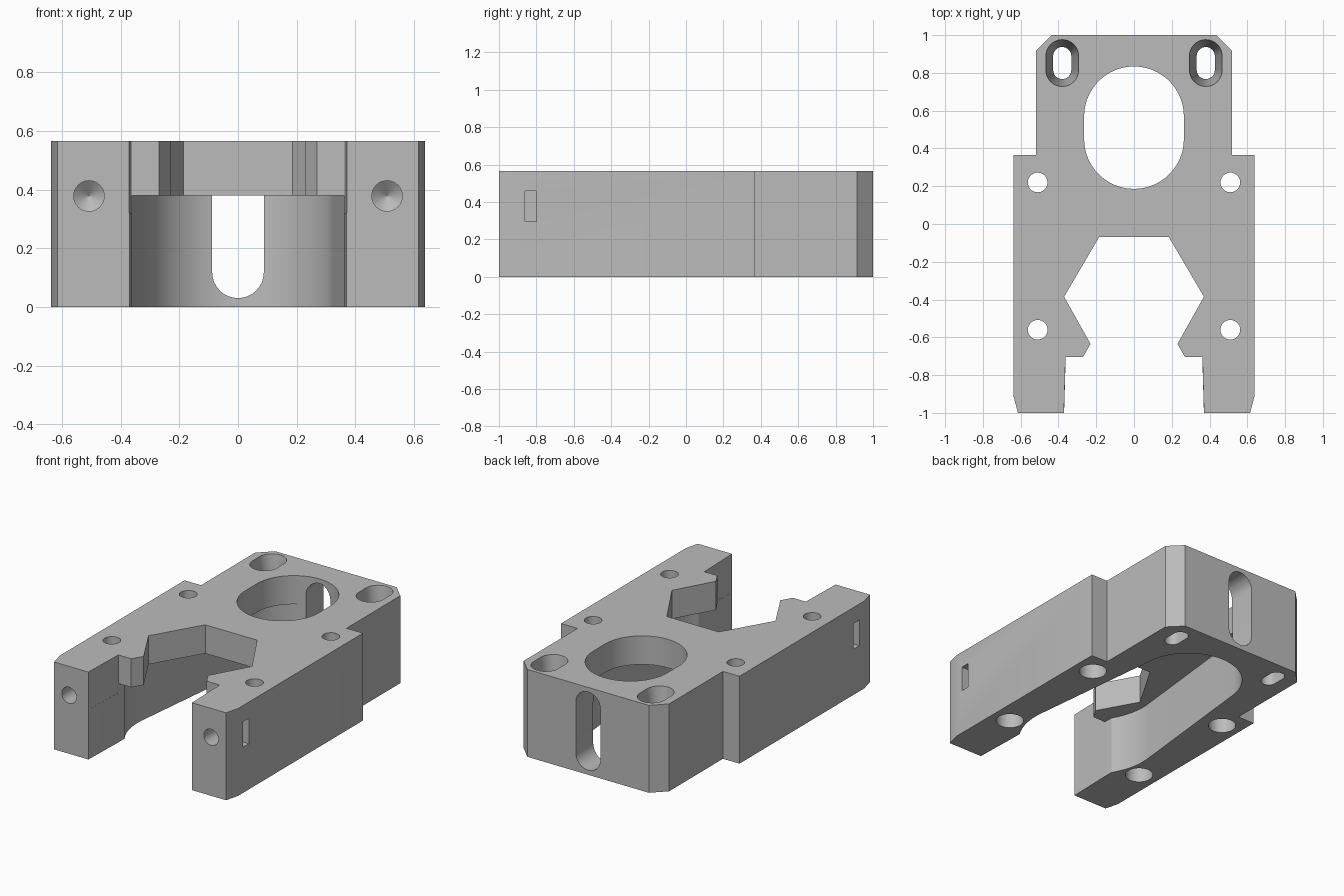
import bpy, bmesh, math
from mathutils import Matrix, Vector

old = bpy.data.objects.get("Cube")
if old:
    bpy.data.objects.remove(old, do_unlink=True)

H = 0.565          # block height
CEILING = 0.38     # top of the underside pocket

grey = bpy.data.materials.new("light grey plastic")
grey.use_nodes = True
grey.diffuse_color = (0.5, 0.5, 0.5, 1)
grey.node_tree.nodes["Principled BSDF"].inputs["Base Color"].default_value = (0.5, 0.5, 0.5, 1)


def loft(name, sections):
    """Solid skinned through matching rings of points, capped at both ends."""
    bm = bmesh.new()
    rings = [[bm.verts.new(p) for p in s] for s in sections]
    n = len(rings[0])
    for a, b in zip(rings, rings[1:]):
        for i in range(n):
            j = (i + 1) % n
            bm.faces.new((a[i], a[j], b[j], b[i]))
    bm.faces.new(rings[0][::-1])
    bm.faces.new(rings[-1])
    bmesh.ops.recalc_face_normals(bm, faces=bm.faces)
    mesh = bpy.data.meshes.new(name)
    bm.to_mesh(mesh)
    bm.free()
    obj = bpy.data.objects.new(name, mesh)
    bpy.context.collection.objects.link(obj)
    mesh.materials.append(grey)
    return obj


def prism(name, outline, z0, z1):
    return loft(name, [[(x, y, z) for x, y in outline] for z in (z0, z1)])


def mirrored(half):
    """Close a right-hand outline (front to back) across x = 0."""
    return half + [(-x, y) for x, y in reversed(half) if abs(x) > 1e-5]


def arc(cy, r, a0, a1, n):
    return [(r * math.cos(a), cy + r * math.sin(a))
            for a in (a0 + (a1 - a0) * i / n for i in range(n + 1))]


def stadium(r, half, n=16):
    """Slot outline along the second axis: two half circles, half apart from centre."""
    return arc(half, r, 0, math.pi, n) + arc(-half, r, math.pi, 2 * math.pi, n)


def circle(r, n=40):
    return arc(0, r, 0, 2 * math.pi, n)[:-1]


def shift(pts, cx, cy):
    return [(x + cx, y + cy) for x, y in pts]


# Main block with stepped sides and chamfered corners
block = prism("bracket_body", mirrored(
    [(0.615, -1), (0.638, -0.91), (0.638, 0.365), (0.52, 0.365), (0.52, 0.915), (0.435, 1)]), 0, H)


def cut(cutter):
    mod = block.modifiers.new("cut", "BOOLEAN")
    mod.operation = "DIFFERENCE"
    mod.solver = "EXACT"
    mod.object = cutter
    bpy.context.view_layer.objects.active = block
    bpy.ops.object.modifier_apply(modifier=mod.name)
    bpy.data.objects.remove(cutter, do_unlink=True)


# Underside pocket: front channel, wide round chamber tapering to a round end
big_y, big_r, end_y, end_r = -0.42, 0.425, 0.51, 0.325
tilt = math.asin((big_r - end_r) / (end_y - big_y))
start = -math.acos(0.362 / big_r)
pocket = [(0.373, -1.1), (0.362, -0.72)]
pocket += arc(big_y, big_r, start, tilt, 16) + arc(end_y, end_r, tilt, math.pi / 2, 24)
cut(prism("pocket_cutter", mirrored(pocket), -0.1, CEILING))

# Hexagonal opening in the top plate, open to the front
cut(prism("hex_cutter", mirrored(
    [(0.3735, -1.1), (0.3625, -0.705), (0.27, -0.705), (0.23, -0.635),
     (0.37, -0.385), (0.185, -0.07)]), CEILING - 0.06, H + 0.1))

# Oval opening in the top plate
cut(prism("oval_cutter", shift(stadium(0.264, 0.06, 32), 0, 0.51), CEILING - 0.06, H + 0.1))

# Upright slot through the back wall
slot = shift(stadium(0.088, 0.165), 0, 0.283)
cut(loft("back_slot_cutter", [[(x, y, z) for x, z in slot] for y in (0.6, 1.1)]))

for side in (-1, 1):
    # Screw holes with wide counterbores underneath
    for y in (0.22, -0.56):
        c = (0.51 * side, y)
        cut(prism("screw_cutter", shift(circle(0.052), *c), -0.1, H + 0.1))
        cut(prism("counterbore_cutter", shift(circle(0.083), *c), -0.1, 0.3))

    # Tapered slots at the back corners
    levels = [(0.048, -0.1), (0.048, 0.26), (0.087, H), (0.087, H + 0.1)]
    cut(loft("corner_slot_cutter",
             [[(x, y, z) for x, y in shift(stadium(r, 0.037), 0.38 * side, 0.852)]
              for r, z in levels]))

    # Drilled front holes ending in a cone
    cut(loft("front_hole_cutter",
             [[(x, y, z) for x, z in shift(circle(r), 0.508 * side, 0.378)]
              for r, y in ((0.052, -1.1), (0.052, -0.74), (0.001, -0.70))]))

    # Nut slots entering from the outer sides
    x0, x1 = 0.42 * side, 0.75 * side
    cut(prism("nut_slot_cutter", [(x0, -0.86), (x1, -0.86), (x1, -0.8), (x0, -0.8)], 0.295, 0.46))

block.select_set(True)
bpy.context.view_layer.objects.active = block
bpy.ops.object.shade_smooth_by_angle(angle=math.radians(25))
